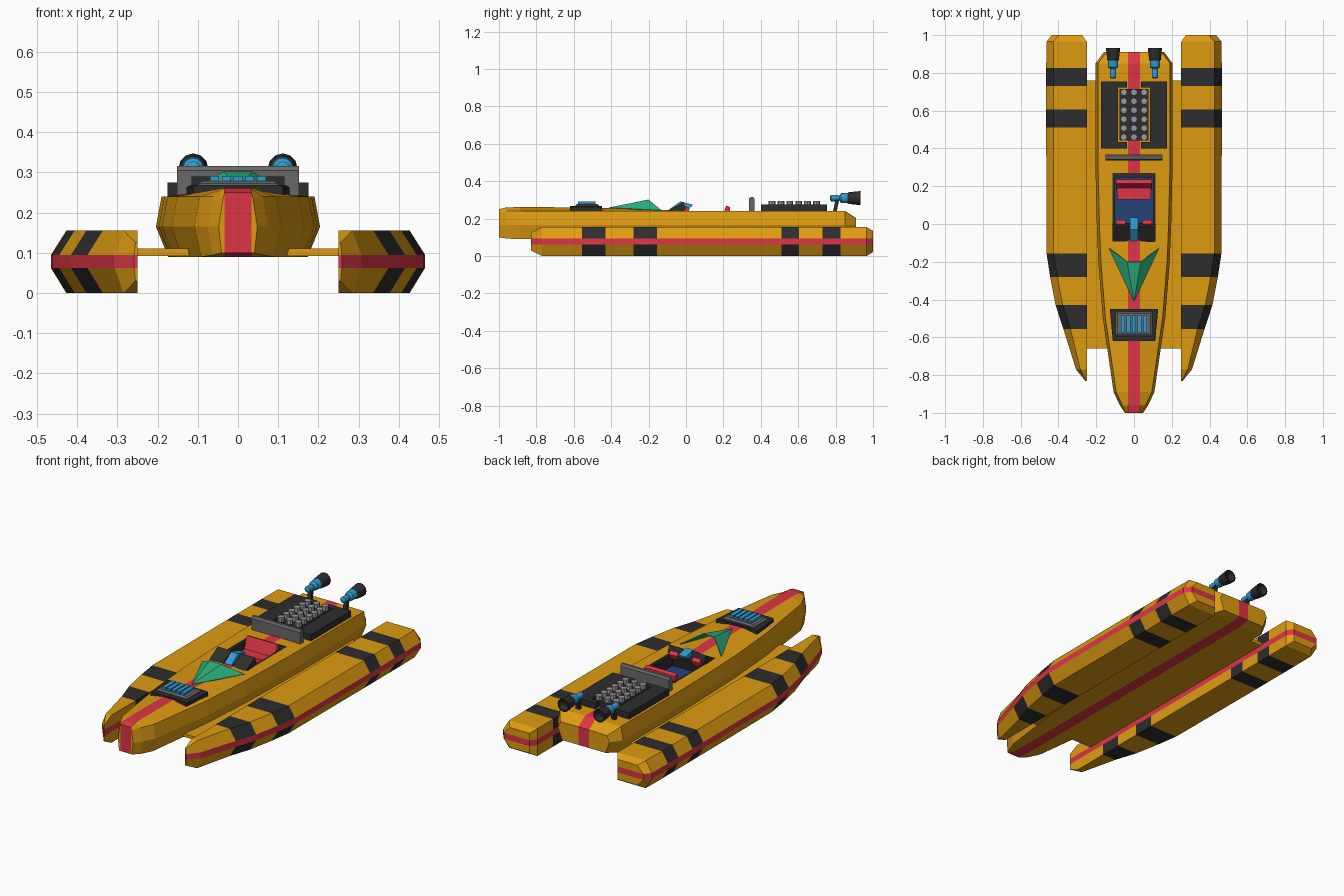
import bpy, bmesh, math
from mathutils import Vector

if "Cube" in bpy.data.objects:
    bpy.data.objects.remove(bpy.data.objects["Cube"])


def material(name, rgb):
    m = bpy.data.materials.new(name)
    m.diffuse_color = (*rgb, 1)
    m.use_nodes = True
    m.node_tree.nodes["Principled BSDF"].inputs["Base Color"].default_value = m.diffuse_color
    return m


YELLOW = material("amber yellow", (0.73, 0.33, 0.006))
RED = material("red", (0.72, 0.036, 0.06))
BLACK = material("black", (0.026, 0.026, 0.026))
BLUE = material("sky blue", (0.032, 0.33, 0.64))
GREEN = material("green", (0.026, 0.43, 0.205))
NAVY = material("navy", (0.019, 0.053, 0.188))
GREY = material("mid grey", (0.14, 0.14, 0.14))
LIGHT = material("light grey", (0.33, 0.33, 0.33))


def build(name, verts, faces, mats, rule=None, mirror=False):
    """Mesh object from points and faces; rule(face centre, normal) picks the material."""
    bm = bmesh.new()
    vs = [bm.verts.new(v) for v in verts]
    for f in faces:
        bm.faces.new([vs[i] for i in f])
    bmesh.ops.recalc_face_normals(bm, faces=bm.faces)
    for f in bm.faces:
        if rule:
            f.material_index = rule(f.calc_center_median())
    me = bpy.data.meshes.new(name)
    bm.to_mesh(me)
    bm.free()
    for m in mats:
        me.materials.append(m)
    ob = bpy.data.objects.new(name, me)
    bpy.context.collection.objects.link(ob)
    if mirror:
        ob.modifiers.new("Mirror", "MIRROR")
    return ob


def loft(name, rings, caps, mats, rule=None, mirror=False):
    """Skin equal-length rings; caps lists the index loops that close each end."""
    n, last = len(rings[0]), (len(rings) - 1) * len(rings[0])
    faces = [(k * n + j, k * n + (j + 1) % n, (k + 1) * n + (j + 1) % n, (k + 1) * n + j)
             for k in range(len(rings) - 1) for j in range(n)]
    for c in caps:
        faces += [tuple(c), tuple(i + last for i in c)]
    return build(name, [p for r in rings for p in r], faces, mats, rule, mirror)


def box(name, x, y, z, mat, mirror=False):
    rings = [[(x[0], y[0], k), (x[1], y[0], k), (x[1], y[1], k), (x[0], y[1], k)] for k in z]
    return loft(name, rings, [range(4)], [mat], None, mirror)


def side_prism(name, x, yz, mat, mirror=False):
    """Extrude a side-view (y, z) outline between two x values."""
    return loft(name, [[(k, y, z) for y, z in yz] for k in x], [range(len(yz))], [mat], None, mirror)


def lathe(name, x, z, profile, mat, mirror=True, n=12):
    """Turn (y, radius) profile around an axis parallel to y."""
    rings = [[(x + r * math.cos(2 * math.pi * i / n), y, z + r * math.sin(2 * math.pi * i / n))
              for i in range(n)] for y, r in profile]
    return loft(name, rings, [range(n)], [mat], None, mirror)


# Main hull: stations are y, half width, edge height, centre height, bottom
S = 0.033
rings = []
for y, w, zt, zc, zb in [(-1, .048, .235, .25, .1), (-.96, .075, .24, .26, .094),
                         (-.89, .108, .24, .262, .09), (-.5, .165, .24, .26, .09),
                         (-.2, .189, .24, .25, .09), (0, .197, .24, .242, .09),
                         (.3, .204, .24, .242, .09), (.85, .204, .24, .242, .09),
                         (.91, .16, .2, .202, .1)]:
    half = [(S, zb), (w * .85, zb), (w, .165), (max(w - .014, .037), zt), (S, zc)]
    rings.append([(x, y, z) for x, z in half] + [(-x, y, z) for x, z in reversed(half)])
hull = loft("hull", rings, [(0, 1, 2, 3, 4), (0, 4, 5, 9), (5, 6, 7, 8, 9)],
            [YELLOW, RED, NAVY], lambda c: 1 if abs(c.x) < .01 else 0)

# Cockpit well cut into the deck, lined in navy
cutter = box("cockpit_cutter", (-.115, .115), (-.08, .27), (.17, .4), YELLOW)
cutter.data.materials.append(RED)
cutter.data.materials.append(NAVY)
for p in cutter.data.polygons:
    p.material_index = 2
cutter.hide_render = True
mod = hull.modifiers.new("Cockpit", "BOOLEAN")
mod.operation, mod.solver, mod.object = "DIFFERENCE", "EXACT", cutter
bpy.context.view_layer.objects.active = hull
bpy.ops.object.modifier_apply(modifier="Cockpit")
bpy.data.objects.remove(cutter)

# Side pontoons with black bands and a red waist stripe
BANDS = [(-.555, -.43), (-.28, -.155), (.51, .605), (.73, .825)]
rings = []
for y, xi, xo, lo, hi in [(-.83, .25, .258, .03, .125), (-.77, .25, .307, 0, .155),
                          (-.555, .25, .374, 0, .155), (-.43, .25, .415, 0, .155),
                          (-.28, .25, .444, 0, .155), (-.155, .25, .463, 0, .155),
                          (.51, .25, .465, 0, .155), (.605, .25, .465, 0, .155),
                          (.73, .25, .465, 0, .155), (.825, .25, .465, 0, .155),
                          (.965, .25, .463, 0, .155), (1, .275, .435, .022, .135)]:
    xt = xo - min(.038, .4 * (xo - xi))
    rings.append([(x, y, z) for x, z in [(xi, lo), (xt, lo), (xo, .062), (xo, .095),
                                         (xt, hi), (xi, hi), (xi, .095), (xi, .062)]])


def pontoon_colour(c):
    if .07 < c.z < .087 and (c.x > .252 or abs(c.x - .25) < .02) and abs(c.z - .0785) < .0005:
        return 1
    return 2 if any(a < c.y < b for a, b in BANDS) else 0


pontoon = loft("pontoons", rings, [(0, 1, 2, 7), (7, 2, 3, 6), (6, 3, 4, 5)],
               [YELLOW, RED, BLACK], pontoon_colour, True)

# Bridge plate joining hull and pontoons
box("bridge_plate", (-.252, .252), (-.66, .76), (.092, .11), YELLOW)

# Nose vent: dark tapered base, grey box, blue slats
loft("vent_base", [[(-.112 * k, -.62, z), (.112 * k, -.62, z), (.128 * k, -.45, z), (-.128 * k, -.45, z)]
                   for k, z in [(1, .238), (1, .263), (.93, .268)]], [range(4)], [BLACK])
loft("vent_box", [[(-.098 + d, -.592 + d, z), (.098 - d, -.592 + d, z),
                   (.098 - d, -.465 - d, z), (-.098 + d, -.465 - d, z)]
                  for d, z in [(0, .26), (0, .272), (.01, .279)]], [range(4)], [GREY])
for i in range(5):
    x = (i - 2) * .029
    box("vent_slat", (x - .011, x + .011), (-.578, -.485), (.27, .291), BLUE)

# Green windscreen: ridge panel and two swept side panels
screen = build("windscreen",
               [(0, -.41, .257), (.035, -.2, .3), (-.035, -.2, .3), (.13, -.13, .243), (-.13, -.13, .243)],
               [(0, 1, 2), (0, 3, 1), (0, 2, 4)], [GREEN])
solid = screen.modifiers.new("Thickness", "SOLIDIFY")
solid.thickness, solid.offset = .005, 0

# Cockpit: dashboard, steering lever, red grips and seat
side_prism("dashboard", (-.085, .085), [(-.085, .18), (-.085, .246), (-.015, .262), (.005, .25), (-.01, .18)], BLACK)
side_prism("dash_cowl", (.03, .115), [(-.095, .243), (-.015, .29), (.0, .252), (-.03, .24)], BLACK, True)
side_prism("steering_lever", (-.022, .022), [(-.09, .25), (-.03, .292), (.035, .275), (.03, .262), (-.03, .25)], BLUE)
side_prism("grip", (.045, .095), [(-.025, .25), (0, .268), (.02, .255), (.01, .23)], RED, True)
box("seat_cushion", (-.09, .09), (.13, .2), (.17, .205), RED)
side_prism("seat_back", (-.095, .095), [(.185, .19), (.215, .27), (.235, .262), (.235, .18)], RED)
box("cockpit_side_trim", (.1, .115), (-.08, .27), (.172, .238), BLACK, True)
box("cockpit_rear_trim", (-.115, .115), (.245, .27), (.172, .236), BLACK)

# Grey bulkhead behind the cockpit, rounded along the top
side_prism("bulkhead", (-.152, .152), [(.337, .236), (.337, .305), (.345, .316), (.359, .316), (.367, .305), (.367, .236)], GREY)

# Engine: black frame with gaps on the centre line, dark bed and studs
box("engine_frame_side", (.085, .175), (.4, .755), (.235, .275), BLACK, True)
for y in [(.4, .435), (.722, .755)]:
    box("engine_frame_end", (.037, .085), y, (.235, .275), BLACK, True)
box("engine_bed", (-.076, .076), (.442, .716), (.235, .27), BLACK)
for ix in range(3):
    for iy in range(6):
        x, y = (ix - 1) * .054, .46 + iy * .0475
        ring = [(x + .018 * math.cos(math.pi * k / 4), y + .018 * math.sin(math.pi * k / 4)) for k in range(8)]
        loft("engine_stud", [[(a, b, z) for a, b in ring] for z in (.26, .295)], [range(8)], [LIGHT])

# Twin thrusters on leaning posts
side_prism("thruster_post", (.1, .122), [(.785, .235), (.805, .235), (.822, .315), (.802, .315)], BLACK, True)
lathe("thruster_body", .111, .31, [(.77, .008), (.775, .017), (.8, .017), (.82, .014), (.83, .026), (.872, .028)], BLUE)
lathe("thruster_nozzle", .111, .31, [(.862, .026), (.87, .031), (.925, .037), (.932, .037), (.932, .03), (.9, .018)], BLACK)
